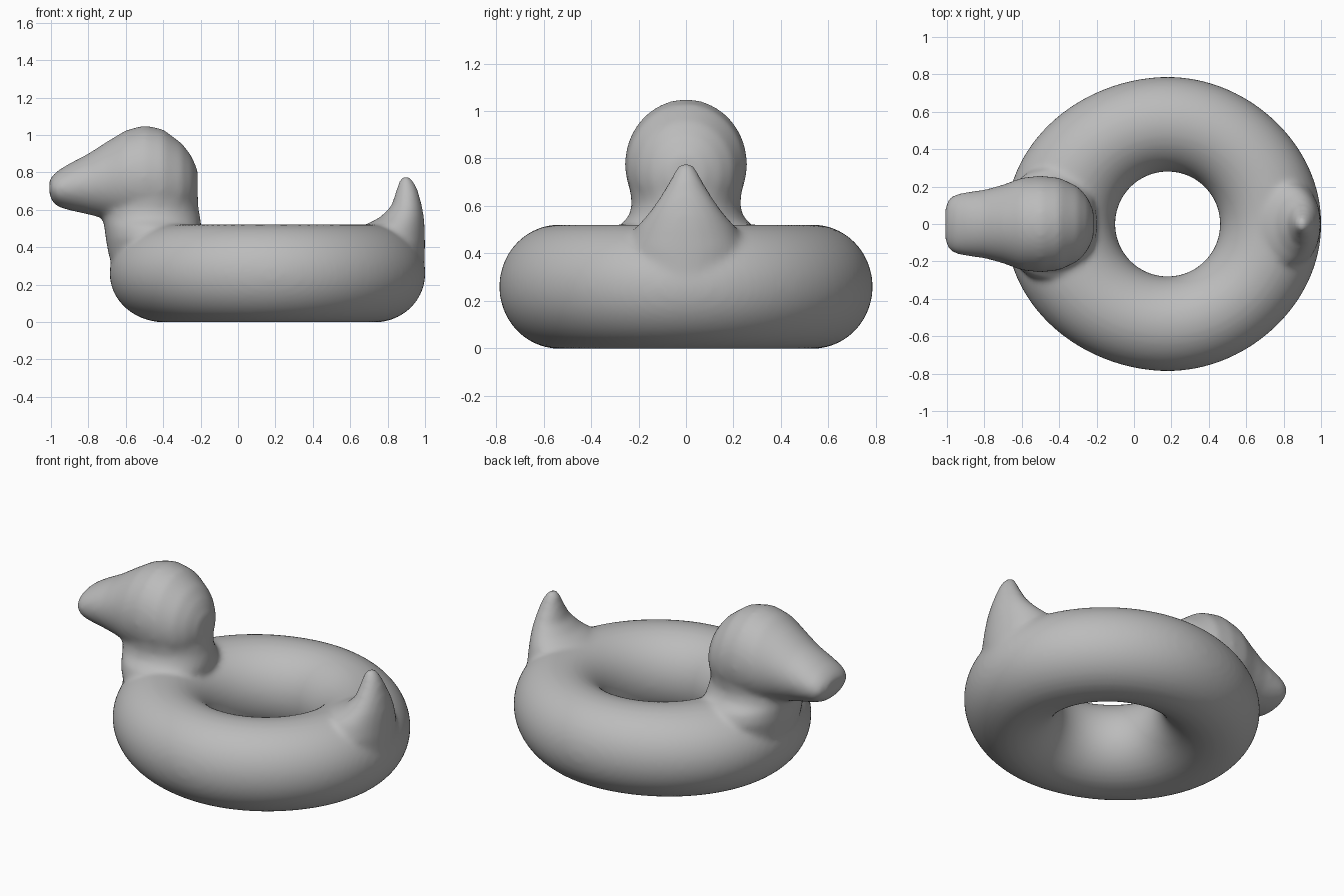
import bpy, bmesh
from math import cos, sin, pi, tau

cube = bpy.data.objects.get("Cube")
if cube:
    bpy.data.objects.remove(cube, do_unlink=True)

SIDES = 40
RING_X = 0.18


def skin(bm, rings, closed):
    """Bridge a list of vertex loops; loop back to the start or cap the ends."""
    pairs = list(zip(rings, rings[1:]))
    if closed:
        pairs.append((rings[-1], rings[0]))
    else:
        bm.faces.new(rings[0])
        bm.faces.new(rings[-1])
    for a, b in pairs:
        for i in range(len(a)):
            j = (i + 1) % len(a)
            bm.faces.new((a[i], a[j], b[j], b[i]))


def loft(bm, axis, sections):
    """Elliptic sections (position, low, high, half width) along x or z."""
    rings = []
    for pos, low, high, half in sections:
        ring = []
        for i in range(SIDES):
            a = tau * i / SIDES
            across = (low + high) / 2 + (high - low) / 2 * cos(a)
            y = half * sin(a)
            ring.append(bm.verts.new((pos, y, across) if axis == "x" else (across, y, pos)))
        rings.append(ring)
    skin(bm, rings, False)


bm = bmesh.new()

# Inflated ring, drawn out a little at the chest and at the tail
rings = []
for k in range(96):
    t = tau * k / 96
    chest = max(0, -cos(t)) ** 2.5
    rear = max(0, cos(t)) ** 4
    outer = 0.787 + 0.08 * chest + 0.035 * rear
    mid, half = (outer + 0.28) / 2, (outer - 0.28) / 2
    ring = []
    for i in range(SIDES):
        a = tau * i / SIDES
        r = mid + half * cos(a)
        ring.append(bm.verts.new((RING_X + r * cos(t), r * sin(t), 0.26 + 0.262 * sin(a))))
    rings.append(ring)
skin(bm, rings, True)

# Head running forward into the bill
loft(bm, "x", [
    (-1.008, 0.68, 0.76, 0.09), (-0.99, 0.64, 0.785, 0.135), (-0.96, 0.615, 0.812, 0.157),
    (-0.9, 0.597, 0.848, 0.17), (-0.8, 0.575, 0.90, 0.183), (-0.7, 0.55, 0.965, 0.21),
    (-0.6, 0.52, 1.025, 0.248), (-0.5, 0.5, 1.052, 0.258), (-0.4, 0.5, 1.03, 0.248),
    (-0.3, 0.53, 0.955, 0.2), (-0.25, 0.58, 0.89, 0.145), (-0.215, 0.66, 0.81, 0.07)])

# Neck flaring down into the ring
loft(bm, "z", [
    (0.2, -0.6, -0.25, 0.25), (0.35, -0.69, -0.21, 0.29), (0.45, -0.708, -0.2, 0.31),
    (0.51, -0.715, -0.195, 0.29), (0.55, -0.725, -0.2, 0.245), (0.6, -0.735, -0.21, 0.228),
    (0.68, -0.72, -0.215, 0.238), (0.76, -0.68, -0.22, 0.25)])

# Upturned tail
loft(bm, "z", [
    (0.3, 0.62, 0.998, 0.24), (0.42, 0.62, 1.0, 0.25), (0.51, 0.66, 0.998, 0.21),
    (0.56, 0.76, 0.994, 0.165), (0.62, 0.82, 0.984, 0.12), (0.7, 0.845, 0.963, 0.072),
    (0.75, 0.86, 0.94, 0.046), (0.782, 0.88, 0.915, 0.022)])

bmesh.ops.recalc_face_normals(bm, faces=bm.faces)
mesh = bpy.data.meshes.new("duck_swim_ring")
bm.to_mesh(mesh)
bm.free()
duck = bpy.data.objects.new("duck_swim_ring", mesh)
bpy.context.collection.objects.link(duck)

# Fuse the parts into one soft skin
remesh = duck.modifiers.new("fuse", "REMESH")
remesh.mode = "VOXEL"
remesh.voxel_size = 0.016
remesh.use_smooth_shade = True
soften = duck.modifiers.new("soften", "SMOOTH")
soften.factor = 0.5
soften.iterations = 10

# Plain grey vinyl
vinyl = bpy.data.materials.new("grey_vinyl")
vinyl.use_nodes = True
colour = (0.5, 0.5, 0.5, 1)
vinyl.diffuse_color = colour
vinyl.node_tree.nodes["Principled BSDF"].inputs["Base Color"].default_value = colour
mesh.materials.append(vinyl)
